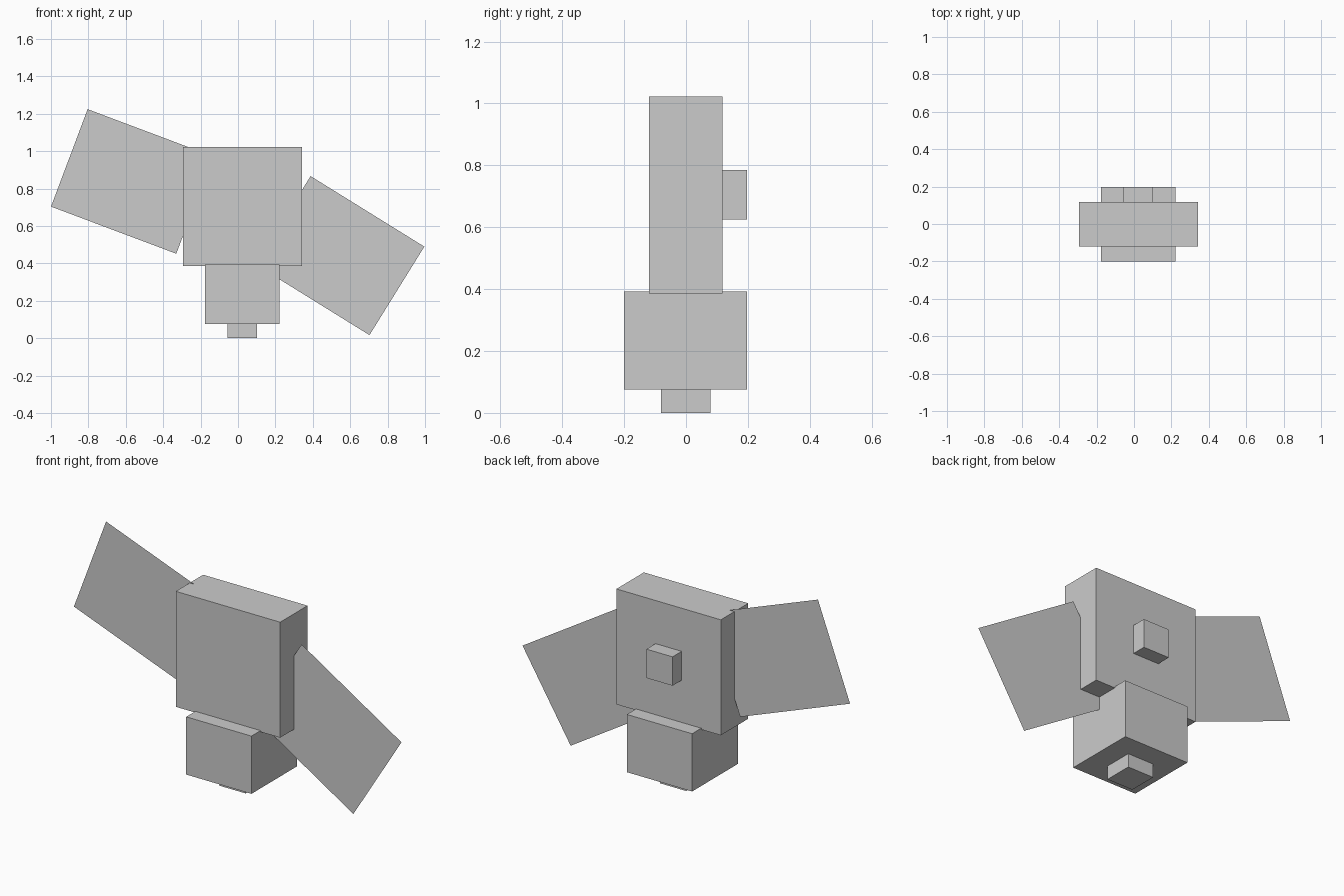
import bpy
from math import radians

if "Cube" in bpy.data.objects:
    bpy.data.objects.remove(bpy.data.objects["Cube"])

U = 0.0795   # one block unit
CX = 0.023   # body centre line


def box(name, size, loc):
    """Box sized in block units, centred at loc."""
    bpy.ops.mesh.primitive_cube_add(size=1, location=loc)
    ob = bpy.context.object
    ob.name = name
    ob.scale = [s * U for s in size]
    bpy.ops.object.transform_apply(location=False, rotation=False, scale=True)
    return ob


def wing(name, x, z, tilt):
    """Flat 9 x 7 unit sheet standing in the y = 0 plane, tilted about y."""
    bpy.ops.mesh.primitive_plane_add(size=1)
    ob = bpy.context.object
    ob.name = name
    ob.scale = (9 * U, 7 * U, 1)
    ob.rotation_euler = (radians(90), 0, 0)
    bpy.ops.object.transform_apply(location=False, rotation=True, scale=True)
    ob.location = (x, 0, z)
    ob.rotation_euler = (0, radians(tilt), 0)
    return ob


# Body, head below it, and small blocks under the head and on the back
box("body", (8, 3, 8), (CX, -0.001, 0.704))
box("head", (5, 5, 4), (CX, -0.001, 0.234))
box("head_tip", (2, 2, 1), (CX, -0.001, U / 2))
box("back_block", (2, 1, 2), (CX, 0.158, 0.705))

# Paper-thin wings, both sloping down to the right
wing("left_wing", -0.567, 0.838, 20.6)
wing("right_wing", 0.5455, 0.4415, 31.8)
